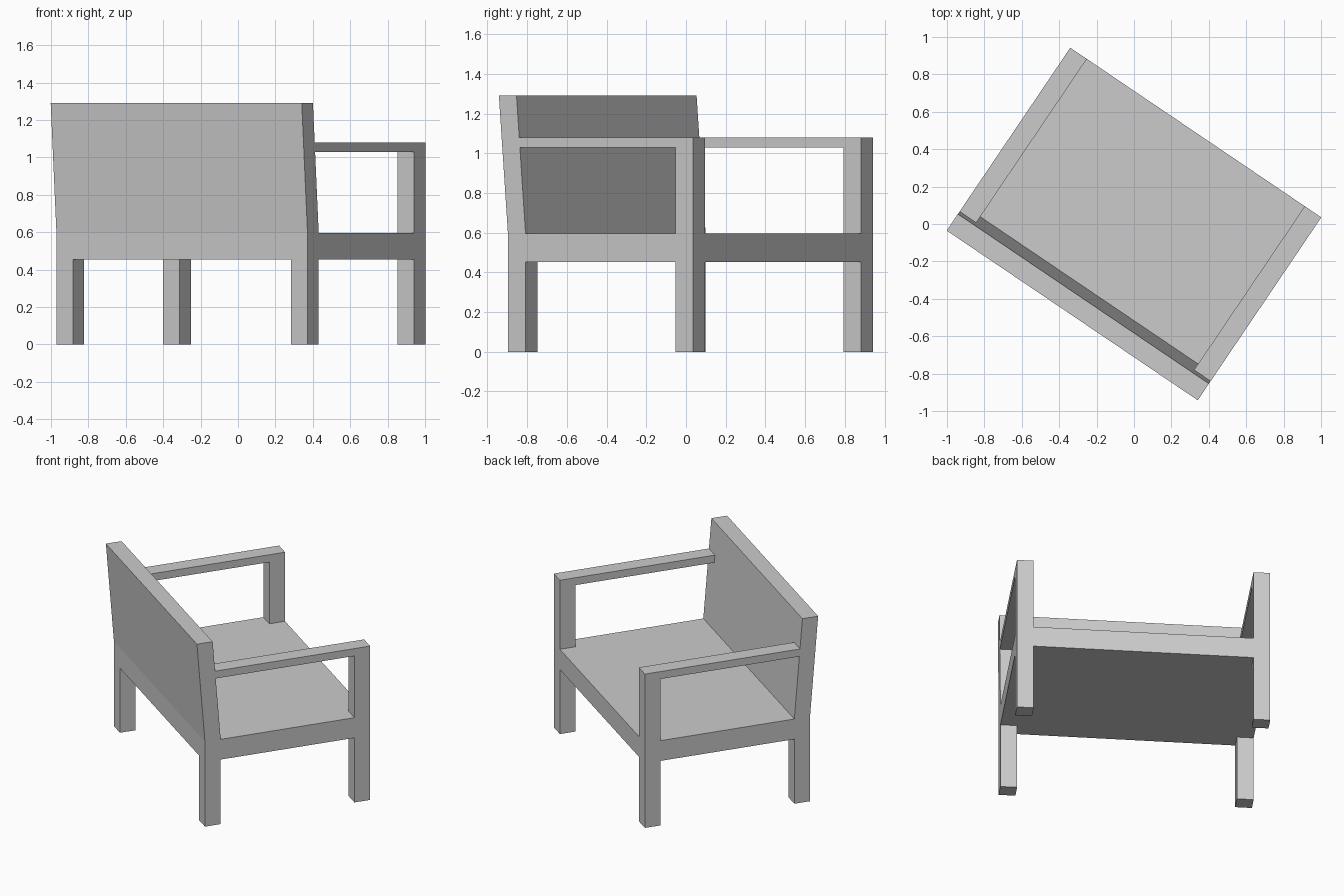
import bpy, bmesh, math

if "Cube" in bpy.data.objects:
    bpy.data.objects.remove(bpy.data.objects["Cube"])

ANGLE = math.radians(-34.05)      # whole chair is turned about z
W, T = 0.81, 0.107                # half width, timber thickness
BACK, FRONT, TOP_BACK = -0.535, 0.59, -0.59
Z_UNDER, Z_SEAT, Z_ARM0, Z_ARM1, Z_TOP = 0.453, 0.595, 1.028, 1.08, 1.29


def prism(name, profile, x0, x1):
    """Extrude a side profile of (y, z) points from x0 to x1."""
    bm = bmesh.new()
    face = bm.faces.new([bm.verts.new((x0, y, z)) for y, z in profile])
    ext = bmesh.ops.extrude_face_region(bm, geom=[face])
    moved = [g for g in ext["geom"] if isinstance(g, bmesh.types.BMVert)]
    bmesh.ops.translate(bm, verts=moved, vec=(x1 - x0, 0, 0))
    bmesh.ops.recalc_face_normals(bm, faces=bm.faces)
    mesh = bpy.data.meshes.new(name)
    bm.to_mesh(mesh)
    bm.free()
    obj = bpy.data.objects.new(name, mesh)
    bpy.context.collection.objects.link(obj)
    obj.rotation_euler.z = ANGLE
    return obj


def rect(y0, y1, z0, z1):
    return [(y0, z0), (y1, z0), (y1, z1), (y0, z1)]


def back_face(z):
    """Depth of the sloping front of the backrest at height z."""
    return BACK + T + (TOP_BACK - BACK) * (z - Z_SEAT) / (Z_TOP - Z_SEAT)


# seat slab and leaning backrest, both full width
prism("seat", rect(BACK, FRONT, Z_UNDER, Z_SEAT), -W, W)
prism("backrest", [(BACK, Z_SEAT), (BACK + T, Z_SEAT),
                   (TOP_BACK + T, Z_TOP), (TOP_BACK, Z_TOP)], -W, W)

# legs, arm posts and armrests on both sides
for side, x in (("left", -W), ("right", W - T)):
    prism(side + "_back_leg", rect(BACK, BACK + T, 0, Z_UNDER), x, x + T)
    prism(side + "_front_leg", rect(FRONT - T, FRONT, 0, Z_UNDER), x, x + T)
    prism(side + "_arm_post", rect(FRONT - T, FRONT, Z_SEAT, Z_ARM0), x, x + T)
    prism(side + "_armrest", [(back_face(Z_ARM0), Z_ARM0), (FRONT, Z_ARM0),
                              (FRONT, Z_ARM1), (back_face(Z_ARM1), Z_ARM1)], x, x + T)
